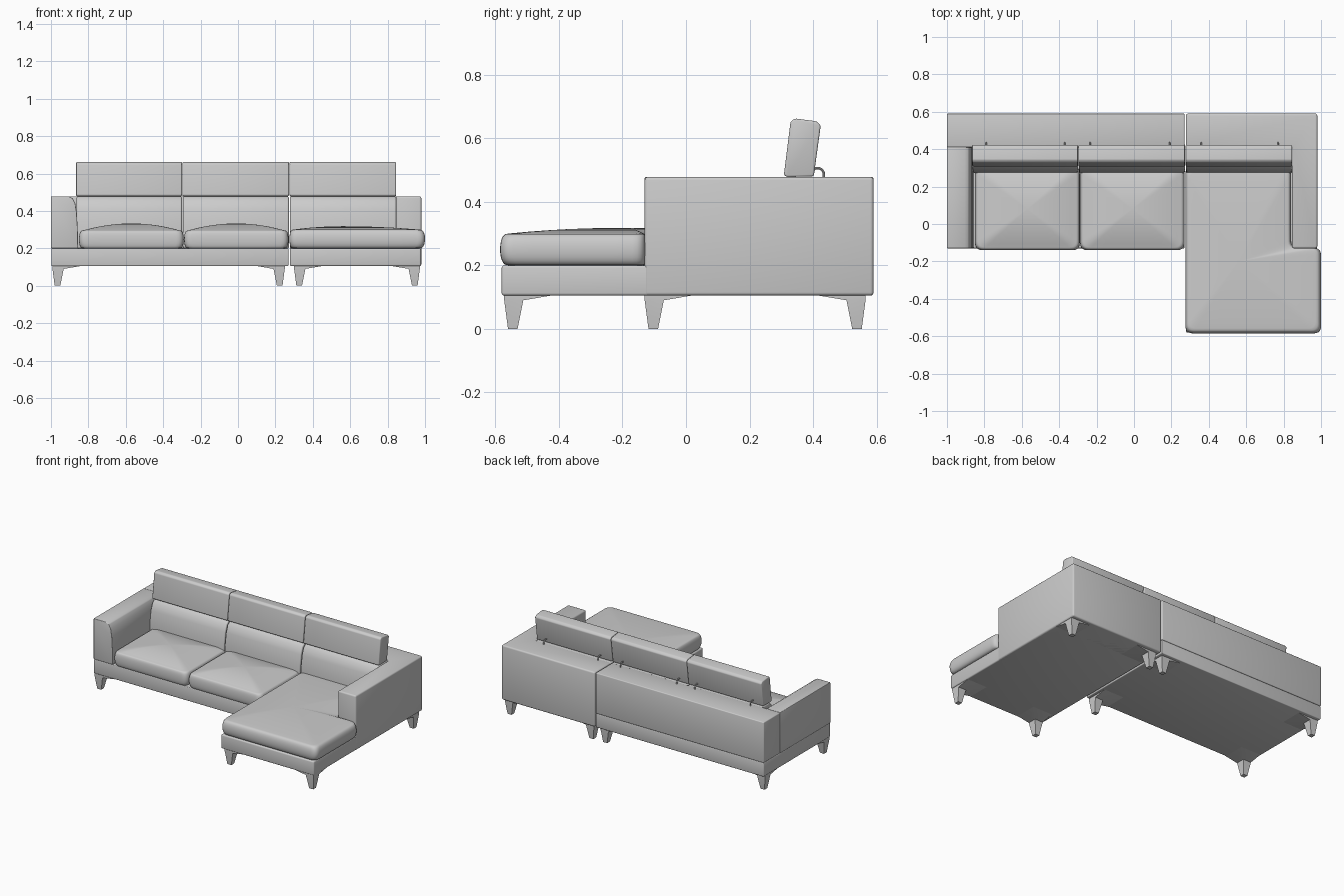
import bpy, bmesh, math
from mathutils import Vector

cube = bpy.data.objects.get("Cube")
if cube:
    bpy.data.objects.remove(cube, do_unlink=True)

GREY = (0.6, 0.6, 0.6, 1)
mat = bpy.data.materials.new("grey fabric")
mat.use_nodes = True
mat.diffuse_color = GREY
mat.node_tree.nodes["Principled BSDF"].inputs["Base Color"].default_value = GREY


def loft(name, rings, bevel=0.0, segments=3, angle=35):
    """Skin a stack of equal rings, cap both ends, round the sharp edges."""
    bm = bmesh.new()
    loops = [[bm.verts.new(p) for p in ring] for ring in rings]
    n = len(loops[0])
    for a, b in zip(loops, loops[1:]):
        for i in range(n):
            j = (i + 1) % n
            bm.faces.new((a[i], a[j], b[j], b[i]))
    bm.faces.new(loops[0])
    bm.faces.new(loops[-1])
    bmesh.ops.recalc_face_normals(bm, faces=bm.faces)
    if bevel:
        sharp = [e for e in bm.edges if e.calc_face_angle(0) > math.radians(30)]
        bmesh.ops.bevel(bm, geom=sharp, offset=bevel, segments=segments,
                        profile=0.5, affect='EDGES', clamp_overlap=True)
    mesh = bpy.data.meshes.new(name)
    bm.to_mesh(mesh)
    bm.free()
    mesh.materials.append(mat)
    obj = bpy.data.objects.new(name, mesh)
    bpy.context.collection.objects.link(obj)
    bpy.ops.object.select_all(action='DESELECT')
    obj.select_set(True)
    bpy.context.view_layer.objects.active = obj
    bpy.ops.object.shade_smooth_by_angle(angle=math.radians(angle))
    return obj


def prism(name, pts, axis, lo, hi, bevel=0.0):
    """Extrude a flat profile along one axis."""
    place = {'x': lambda p, t: (t, p[0], p[1]),
             'y': lambda p, t: (p[0], t, p[1]),
             'z': lambda p, t: (p[0], p[1], t)}[axis]
    return loft(name, [[place(p, t) for p in pts] for t in (lo, hi)], bevel)


def rect(x0, x1, y0, y1):
    return [(x0, y0), (x1, y0), (x1, y1), (x0, y1)]


def rounded(pts, r, steps=5, cuts=6):
    """Round the corners of an outline and subdivide its straight sides."""
    out = []
    pts = [Vector(p) for p in pts]
    for i, p in enumerate(pts):
        prev, nxt = pts[i - 1], pts[(i + 1) % len(pts)]
        a = p + (prev - p).normalized() * r
        b = p + (nxt - p).normalized() * r
        for k in range(steps + 1):
            t = k / steps
            out.append(a * (1 - t) ** 2 + p * 2 * t * (1 - t) + b * t * t)
        end = nxt + (p - nxt).normalized() * r
        out += [b.lerp(end, k / cuts) for k in range(1, cuts)]
    return out


def cushion(name, outline, centre, z0, z_edge, z_top, r=0.04):
    """Soft pillow: bulging side, rounded rim and a crowned top."""
    c = Vector(centre)
    pts = rounded(outline, r)
    height = z_edge - z0
    levels = []
    for k in range(13):
        a = math.pi * (k / 12 - 0.5)
        levels.append((0.93 + 0.07 * abs(math.cos(a)) ** 0.7,
                       z0 + height * (0.5 + 0.5 * math.sin(a))))
    for s in (0.85, 0.75, 0.6, 0.45, 0.3, 0.15, 0.03):
        levels.append((s, z_edge + (z_top - z_edge) * (1 - (s / 0.93) ** 2)))
    return loft(name, [[(*(c + (p - c) * s), z) for p in pts] for s, z in levels],
                angle=60)


# Sofa module: plinth, back and curved arm
prism("sofa_base", rect(-0.998, 0.27, -0.13, 0.588), 'z', 0.105, 0.2, 0.005)
prism("sofa_back", rect(-1, 0.27, 0.41, 0.59), 'z', 0.2, 0.478, 0.006)
arm_profile = [(-1, 0.2), (-1, 0.478), (-0.905, 0.478), (-0.885, 0.468),
               (-0.87, 0.44), (-0.862, 0.39), (-0.857, 0.3), (-0.855, 0.2)]
prism("sofa_arm", arm_profile, 'y', -0.13, 0.412, 0.004)

# Chaise module: long plinth with an L-shaped back and arm
prism("chaise_base", rect(0.277, 0.978, -0.58, 0.585), 'z', 0.105, 0.2, 0.008)
shell = [(0.277, 0.59), (0.277, 0.41), (0.845, 0.41),
         (0.845, -0.13), (0.98, -0.13), (0.98, 0.59)]
prism("chaise_back_and_arm", shell, 'z', 0.105, 0.478, 0.01)

# Seat cushions
for side, x0, x1 in (("right", -0.85, -0.29), ("middle", -0.288, 0.27)):
    cushion("seat_cushion_" + side, rect(x0, x1, -0.14, 0.31),
            ((x0 + x1) / 2, 0.08), 0.2, 0.295, 0.333)
chaise_outline = [(0.275, -0.585), (1.0, -0.585), (1.0, -0.128),
                  (0.84, -0.128), (0.84, 0.31), (0.275, 0.31)]
cushion("chaise_cushion", chaise_outline, (0.56, -0.2), 0.2, 0.3, 0.318)

# Backrest cushions, headrests and their hooks
back_profile = [(0.43, 0.2), (0.275, 0.2), (0.272, 0.27), (0.278, 0.34),
                (0.289, 0.41), (0.305, 0.455), (0.33, 0.477), (0.43, 0.477)]
head_profile = [(0.308, 0.484), (0.329, 0.652), (0.343, 0.662),
                (0.412, 0.653), (0.424, 0.64), (0.402, 0.48), (0.318, 0.478)]
for side, x0, x1, hooks in (("right", -0.865, -0.3, (-0.79, -0.37)),
                            ("middle", -0.297, 0.272, (-0.235, 0.19)),
                            ("left", 0.276, 0.845, (0.36, 0.77))):
    prism("backrest_" + side, back_profile, 'x', x0 + 0.002, x1, 0.008)
    prism("headrest_" + side, head_profile, 'x', x0, x1, 0.007)
    for i, x in enumerate(hooks):
        rings = []
        for k in range(9):
            a = math.pi * (0.75 - 0.75 * k / 8)
            rings.append([(x + 0.004 * math.cos(t),
                           0.414 + (0.02 + 0.004 * math.sin(t)) * math.cos(a),
                           0.486 + (0.02 + 0.004 * math.sin(t)) * math.sin(a))
                          for t in (math.tau * m / 8 for m in range(8))])
        rings.append([(px, py, 0.472) for px, py, pz in rings[-1]])
        loft(f"headrest_hook_{side}_{i + 1}", rings)

# Tapered legs, each flaring into a square corner bracket
def leg(name, x, y, sx, sy):
    rings = []
    for z, inset, size in ((0, 0.012, 0.03), (0.09, 0, 0.06), (0.106, 0, 0.155)):
        a, b = inset, inset + size
        rings.append([(x + sx * u, y + sy * v, z)
                      for u, v in ((a, a), (b, a), (b, b), (a, b))])
    loft(name, rings)


for module, xr, xl, yf in (("sofa", -0.992, 0.25, -0.13),
                           ("chaise", 0.3, 0.972, -0.572)):
    for end, y, sy in (("front", yf, 1), ("back", 0.565, -1)):
        leg(f"{module}_leg_{end}_right", xr, y, 1, sy)
        leg(f"{module}_leg_{end}_left", xl, y, -1, sy)
